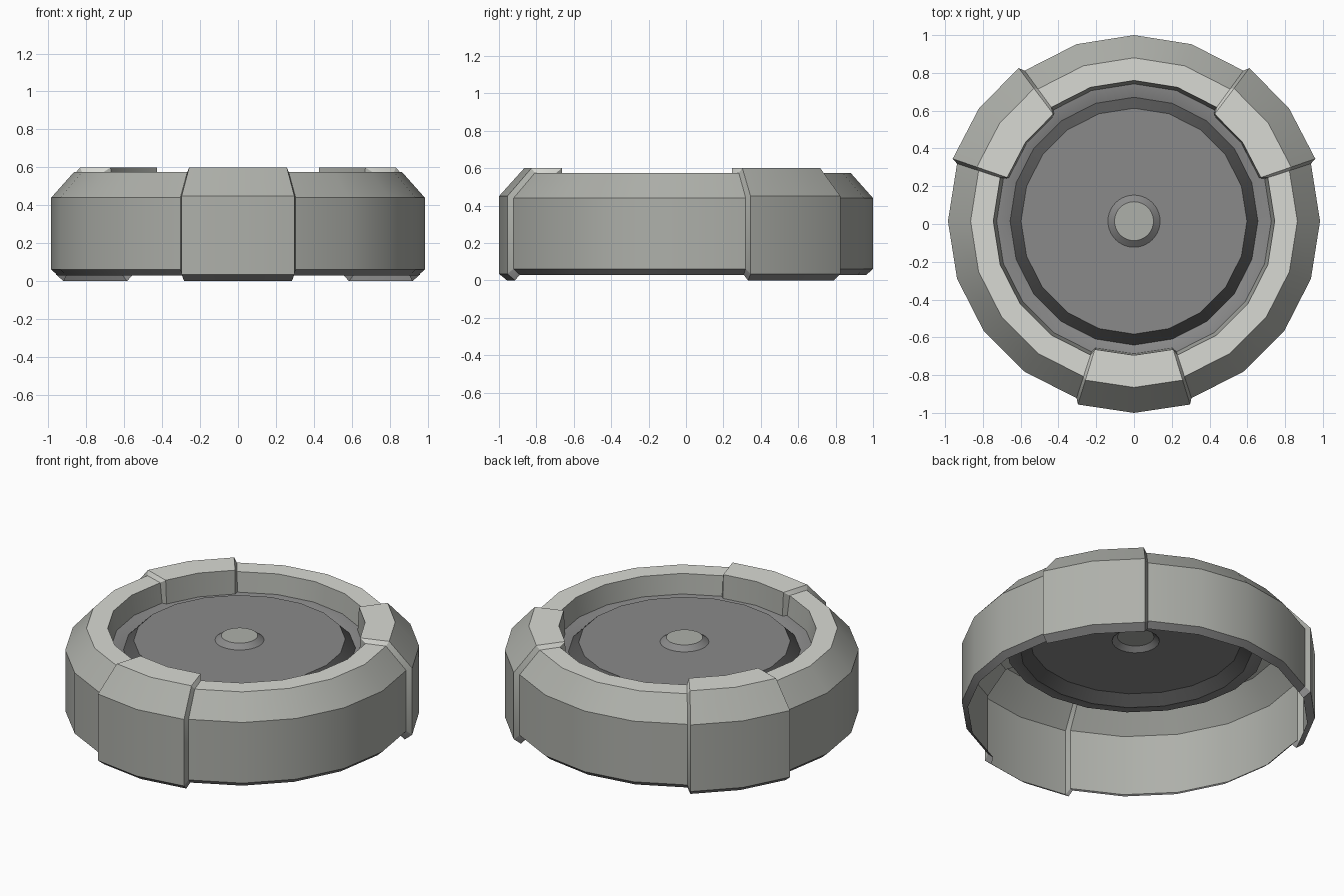
import bpy, bmesh, math

if "Cube" in bpy.data.objects:
    bpy.data.objects.remove(bpy.data.objects["Cube"])

CY = 0.015  # the ring's axis sits slightly behind the centre of the bounds


def srgb(r, g, b):
    lin = [((c / 255 + 0.055) / 1.055) ** 2.4 for c in (r, g, b)]
    return (*lin, 1.0)


def material(name, rgb):
    m = bpy.data.materials.new(name)
    m.diffuse_color = srgb(*rgb)
    m.use_nodes = True
    m.node_tree.nodes["Principled BSDF"].inputs["Base Color"].default_value = m.diffuse_color
    return m


shell_grey = material("shell_grey", (174, 176, 170))
top_pale = material("top_pale", (217, 218, 212))
plate_grey = material("plate_grey", (138, 138, 138))
dark_grey = material("dark_grey", (86, 86, 86))


def ring_surface(name, columns, mats, rows):
    """Join columns [(angle in degrees, profile of (radius, z))] into a closed ring.
    rows gives the material index of each profile segment."""
    bm = bmesh.new()
    grid = []
    for deg, prof in columns:
        a = math.radians(deg)
        grid.append([bm.verts.new((r * math.cos(a), CY + r * math.sin(a), z)) for r, z in prof])
    n = len(grid)
    for i in range(n):
        p, q = grid[i], grid[(i + 1) % n]
        for j, mat in enumerate(rows):
            f = bm.faces.new((p[j], q[j], q[j + 1], p[j + 1]))
            f.material_index = mat
    me = bpy.data.meshes.new(name)
    bm.to_mesh(me)
    bm.free()
    ob = bpy.data.objects.new(name, me)
    bpy.context.collection.objects.link(ob)
    for m in mats:
        me.materials.append(m)
    bpy.ops.object.select_all(action='DESELECT')
    ob.select_set(True)
    bpy.context.view_layer.objects.active = ob
    bpy.ops.object.shade_smooth_by_angle(angle=math.radians(30))
    return ob


def revolve(name, prof, sides, mats, rows):
    return ring_surface(name, [(360 * i / sides, prof) for i in range(sides)], mats, rows)


# Outer rim: thin 20-sided shell with three raised clamp sections
low = [(0.95, 0.03), (0.985, 0.062), (0.985, 0.44), (0.865, 0.575), (0.745, 0.575), (0.727, 0.455)]
high = [(0.972, 0.0), (1.015, 0.035), (1.015, 0.45), (0.88, 0.60), (0.71, 0.60), (0.702, 0.455)]
columns = []
for k in range(20):
    ang = 18 * k
    offset = min((ang - c for c in (36, 144, 270)), key=abs)
    if offset == 0:
        columns.append((ang, high))
    else:
        columns.append((ang, low))
        if abs(offset) == 18:  # steep step up to the raised section
            columns.append((ang - math.copysign(1.0, offset), high))
columns.sort(key=lambda c: c[0])
ring_surface("outer_rim", columns, [shell_grey, top_pale, plate_grey], [2, 0, 0, 1, 0])

# Inner plate: ledge, dark sloping edge and raised disc with a hole for the hub
revolve("inner_plate",
        [(0.735, 0.455), (0.70, 0.453), (0.656, 0.44), (0.598, 0.497), (0.134, 0.497)],
        20, [plate_grey, dark_grey], [0, 0, 1, 0])

# Centre hub: low button with a sloping side
revolve("hub_side", [(0.138, 0.497), (0.103, 0.524)], 40, [plate_grey], [0])
bpy.ops.mesh.primitive_circle_add(vertices=40, radius=0.103, fill_type='NGON', location=(0, CY, 0.524))
cap = bpy.context.object
cap.name = "hub_cap"
cap.data.materials.append(shell_grey)
